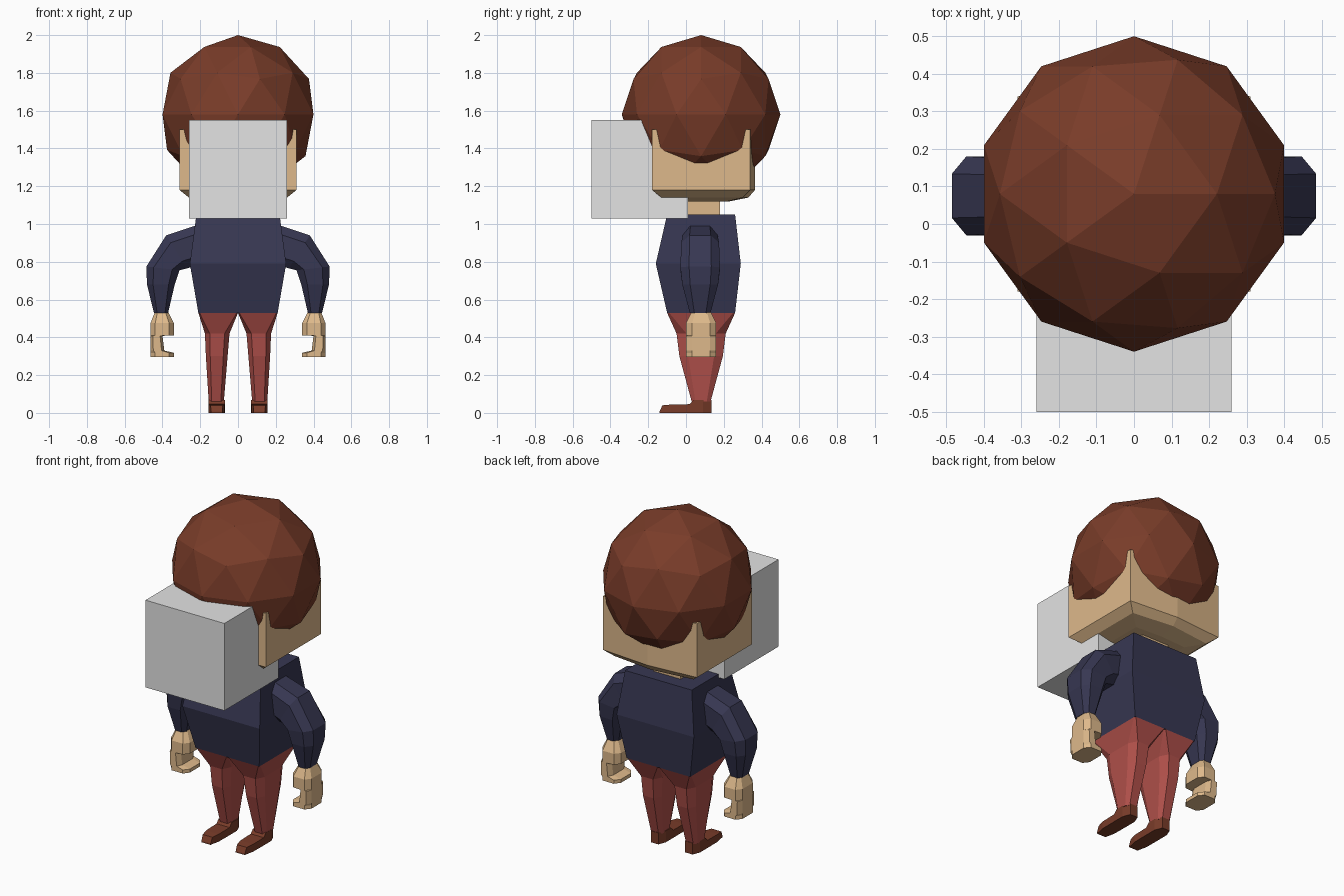
import bpy, bmesh
from mathutils import Vector

default_cube = bpy.data.objects.get("Cube")
if default_cube:
    bpy.data.objects.remove(default_cube, do_unlink=True)


def material(name, red, green, blue):
    """Flat colour given as 0-255 screen values, stored as linear values."""
    linear = [(c / 255 / 12.92) if c < 11 else ((c / 255 + 0.055) / 1.055) ** 2.4
              for c in (red, green, blue)]
    mat = bpy.data.materials.new(name)
    mat.diffuse_color = (*linear, 1)
    mat.use_nodes = True
    shader = next(n for n in mat.node_tree.nodes if n.type == 'BSDF_PRINCIPLED')
    shader.inputs["Base Color"].default_value = (*linear, 1)
    shader.inputs["Roughness"].default_value = 0.9
    return mat


brown = material("chestnut brown", 121, 60, 41)
skin = material("tan skin", 222, 185, 139)
navy = material("navy cloth", 55, 55, 82)
red = material("brick red cloth", 176, 80, 74)
grey = material("light grey", 227, 227, 227)


def finish(name, bm, mat):
    bmesh.ops.recalc_face_normals(bm, faces=bm.faces)
    mesh = bpy.data.meshes.new(name)
    bm.to_mesh(mesh)
    bm.free()
    mesh.materials.append(mat)
    obj = bpy.data.objects.new(name, mesh)
    bpy.context.scene.collection.objects.link(obj)
    return obj


def loft(name, rings, mat):
    """Skin a list of equal-length point rings and cap both ends."""
    bm = bmesh.new()
    loops = [[bm.verts.new(p) for p in ring] for ring in rings]
    count = len(loops[0])
    for low, high in zip(loops, loops[1:]):
        for i in range(count):
            j = (i + 1) % count
            bm.faces.new((low[i], low[j], high[j], high[i]))
    bm.faces.new(loops[0])
    bm.faces.new(loops[-1])
    return finish(name, bm, mat)


def rect(z, half_x, front, back):
    return [(-half_x, front, z), (half_x, front, z), (half_x, back, z), (-half_x, back, z)]


def limb_ring(side, outer, inner, mid_y, half_y, cut):
    """Rectangle with chamfered corners spanning outer to inner (x, z) points."""
    a, b = Vector((outer[0], 0, outer[1])), Vector((inner[0], 0, inner[1]))
    corners = [(0, cut), (cut, 0), (1 - cut, 0), (1, cut),
               (1, 1 - cut), (1 - cut, 1), (cut, 1), (0, 1 - cut)]
    ring = []
    for s, t in corners:
        p = a.lerp(b, s)
        ring.append((side * p.x, mid_y + half_y * (2 * t - 1), p.z))
    return ring


# Hair: a coarse faceted ball that the head pokes out of
bm = bmesh.new()
bmesh.ops.create_icosphere(bm, subdivisions=2, radius=0.42)
bmesh.ops.translate(bm, vec=(0, 0.08, 1.58), verts=bm.verts)
finish("hair", bm, brown)


# Head: blocky with a bevelled jaw and a slightly pointed back
def head_ring(z, half_x, front, back, ridge):
    return rect(z, half_x, front, back)[:3] + [(0, ridge, z), (-half_x, back, z)]


loft("head", [head_ring(1.12, 0.17, -0.06, 0.22, 0.23),
              head_ring(1.14, 0.26, -0.13, 0.30, 0.33),
              head_ring(1.18, 0.31, -0.18, 0.34, 0.365),
              head_ring(1.50, 0.31, -0.18, 0.34, 0.365)], skin)
loft("neck", [rect(1.03, 0.09, 0.01, 0.18), rect(1.14, 0.09, 0.01, 0.18)], skin)

# Box held over the face
loft("face_box", [rect(1.03, 0.26, -0.50, 0.01), rect(1.55, 0.26, -0.50, 0.01)], grey)

# Torso
loft("torso", [rect(0.53, 0.21, -0.10, 0.26),
               rect(0.79, 0.255, -0.16, 0.29),
               rect(1.05, 0.22, -0.10, 0.26)], navy)

# Outer point, inner point, half depth for the sleeve
SLEEVE = [((0.20, 1.00), (0.22, 0.78), 0.09),
          ((0.38, 0.94), (0.27, 0.765), 0.10),
          ((0.485, 0.775), (0.31, 0.755), 0.105),
          ((0.482, 0.68), (0.335, 0.68), 0.095),
          ((0.445, 0.53), (0.37, 0.53), 0.055)]
# Height, inner x, outer x, half depth for the gripping hand
HAND = [(0.535, 0.37, 0.44, 0.05), (0.475, 0.34, 0.463, 0.08),
        (0.41, 0.34, 0.463, 0.08), (0.408, 0.40, 0.463, 0.08),
        (0.33, 0.39, 0.463, 0.08), (0.318, 0.34, 0.463, 0.08),
        (0.297, 0.34, 0.463, 0.08)]
# Height, inner x, outer x, half depth, chamfer for the trouser leg
LEG = [(0.53, 0.0, 0.21, 0.18, 0.03), (0.42, 0.045, 0.175, 0.13, 0.2),
       (0.30, 0.055, 0.17, 0.115, 0.2), (0.06, 0.075, 0.155, 0.05, 0.2)]
# Depth position, half width, height for the shoe
SHOE = [(-0.14, 0.03, 0.008), (-0.125, 0.032, 0.04), (-0.08, 0.042, 0.044),
        (0.02, 0.043, 0.046), (0.04, 0.043, 0.068), (0.09, 0.043, 0.068),
        (0.135, 0.025, 0.068)]

for word, side in (("left", 1), ("right", -1)):
    loft(word + "_sleeve",
         [limb_ring(side, o, i, 0.075, h, 0.22) for o, i, h in SLEEVE], navy)
    loft(word + "_hand",
         [limb_ring(side, (x1, z), (x0, z), 0.08, h, 0.2) for z, x0, x1, h in HAND], skin)
    loft(word + "_leg",
         [limb_ring(side, (x1, z), (x0, z), 0.08, h, c) for z, x0, x1, h, c in LEG], red)
    foot = side * 0.113
    loft(word + "_shoe",
         [[(foot - w, y, 0), (foot + w, y, 0), (foot + w, y, h), (foot - w, y, h)]
          for y, w, h in SHOE], brown)
